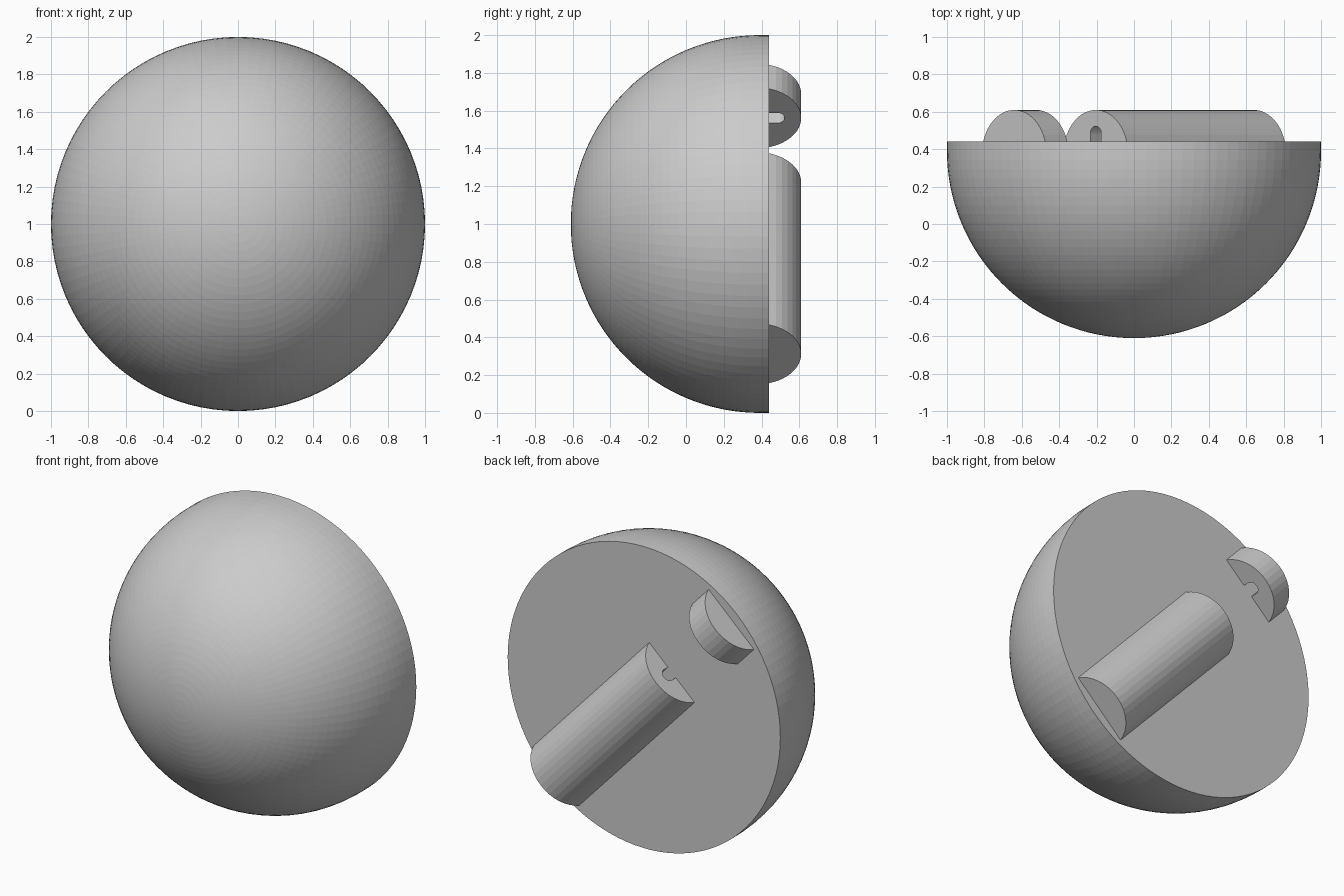
import bpy, bmesh
from math import sin, cos, pi, acos
from mathutils import Vector

if "Cube" in bpy.data.objects:
    bpy.data.objects.remove(bpy.data.objects["Cube"])

BACK = 0.44            # plane of the flat back
CENTRE_Y = 0.39        # centre of the dome curvature
Z0 = 1.0               # height of the model centre


def make_object(name, bm):
    bmesh.ops.recalc_face_normals(bm, faces=bm.faces[:])
    mesh = bpy.data.meshes.new(name)
    bm.to_mesh(mesh)
    bm.free()
    ob = bpy.data.objects.new(name, mesh)
    bpy.context.collection.objects.link(ob)
    return ob


def dome(rings=32, segs=96):
    bm = bmesh.new()
    pole = bm.verts.new((0, CENTRE_Y - 1, Z0))
    loops = []
    for i in range(1, rings + 2):
        a = min(i, rings) / rings * pi / 2
        y = CENTRE_Y - cos(a) if i <= rings else BACK
        loops.append([bm.verts.new((sin(a) * cos(2 * pi * j / segs), y,
                                    Z0 + sin(a) * sin(2 * pi * j / segs)))
                      for j in range(segs)])
    for j in range(segs):
        k = (j + 1) % segs
        bm.faces.new((pole, loops[0][j], loops[0][k]))
        for a, b in zip(loops, loops[1:]):
            bm.faces.new((a[j], b[j], b[k], a[k]))
    bm.faces.new(loops[-1])
    return make_object("dome", bm)


# Direction of the diagonal axis on the back, and across it
AXIS = Vector((-0.64, 0, 0.6875)).normalized()
SIDE = Vector((AXIS.z, 0, -AXIS.x))


def prism(name, profile, start, end):
    """Extrude a (side, y) profile along the diagonal axis."""
    bm = bmesh.new()
    rows = [[bm.verts.new(Vector((0, y, Z0)) + SIDE * s + AXIS * t) for s, y in profile]
            for t in (start, end)]
    bm.faces.new(rows[0])
    bm.faces.new(rows[1])
    n = len(profile)
    for i in range(n):
        j = (i + 1) % n
        bm.faces.new((rows[0][i], rows[0][j], rows[1][j], rows[1][i]))
    return make_object(name, bm)


def arch(radius, cy, low, steps):
    """Round-topped profile standing on the back plane."""
    a0 = acos(max(-1, min(1, (BACK - cy) / radius))) if cy < BACK else pi / 2
    pts = [(radius * sin(a), cy + radius * cos(a))
           for a in (a0 - 2 * a0 * i / steps for i in range(steps + 1))]
    half = pts[0][0]
    return [(half, low)] + pts + [(-half, low)]


def cut(target, cutter):
    mod = target.modifiers.new("slot", 'BOOLEAN')
    mod.operation = 'DIFFERENCE'
    mod.solver = 'EXACT'
    mod.object = cutter
    cutter.hide_render = True
    cutter.hide_viewport = True


dome()

# Half-round bars along the diagonal, with facing slots in their inner ends
bar_profile = arch(0.2365, 0.3735, BACK - 0.004, 16)
slot_profile = arch(0.04, 0.483, BACK - 0.05, 8)
long_bar = prism("long_bar", bar_profile, -0.94, 0.30)
short_bar = prism("short_bar", bar_profile, 0.767, 0.94)
cut(long_bar, prism("long_bar_slot_cutter", slot_profile, 0.20, 0.35))
cut(short_bar, prism("short_bar_slot_cutter", slot_profile, 0.70, 0.867))
